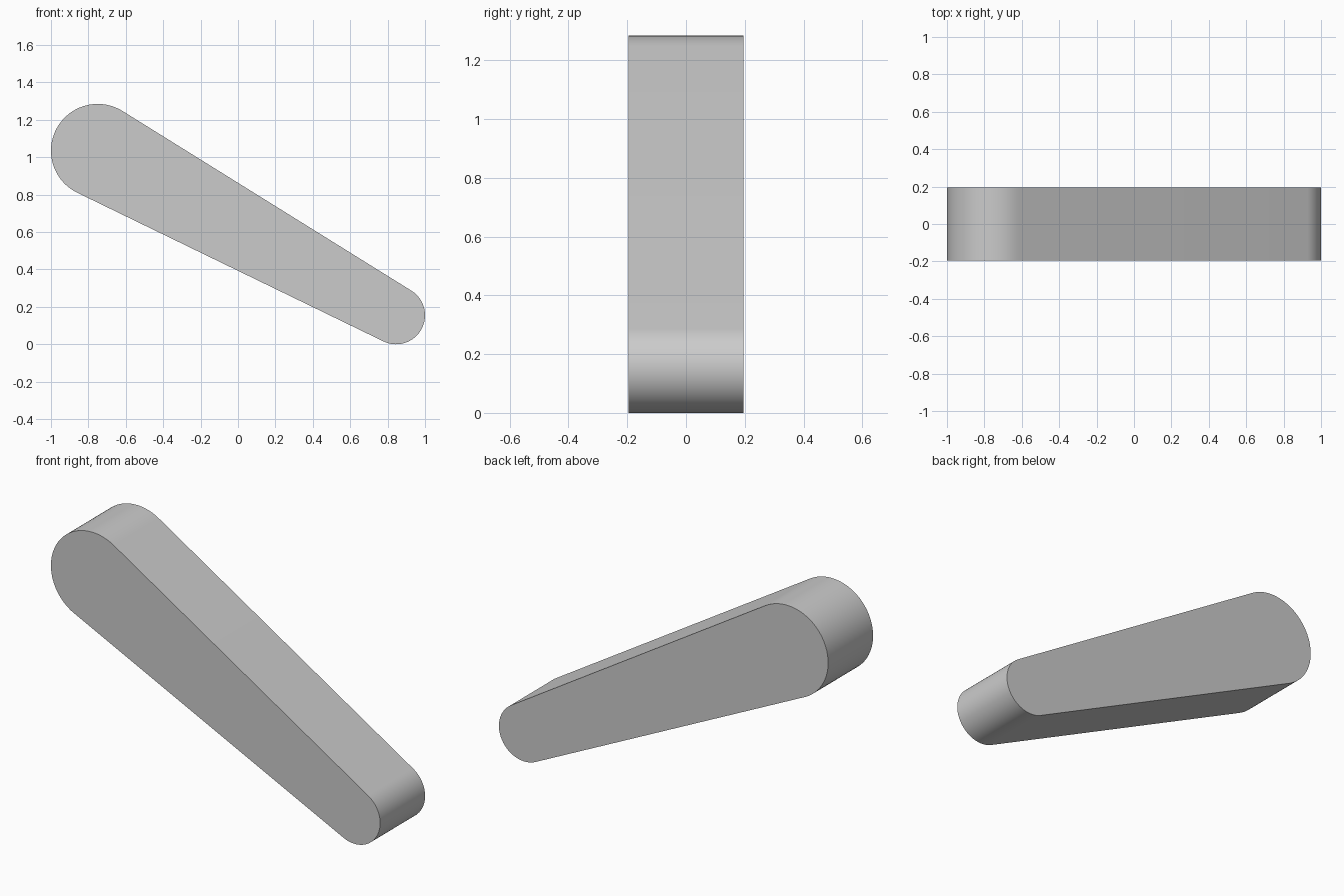
import bpy, bmesh, math

if "Cube" in bpy.data.objects:
    bpy.data.objects.remove(bpy.data.objects["Cube"])

# Tapered lever: two round ends joined by their outer tangents, in the xz plane
BIG = (-0.75, 1.035, 0.25)      # centre x, centre z, radius
SMALL = (0.845, 0.155, 0.155)
HALF_DEPTH = 0.195


def arc(circle, start, end, steps):
    x, z, r = circle
    angles = [start + (end - start) * i / steps for i in range(steps + 1)]
    return [(x + r * math.cos(a), z + r * math.sin(a)) for a in angles]


dx, dz = SMALL[0] - BIG[0], SMALL[1] - BIG[1]
axis = math.atan2(dz, dx)
spread = math.acos((BIG[2] - SMALL[2]) / math.hypot(dx, dz))

# Outline: around the big end, then around the small end
outline = arc(BIG, axis + spread, axis + 2 * math.pi - spread, 40)
outline += arc(SMALL, axis - spread, axis + spread, 36)

# Extrude the outline through the depth
bm = bmesh.new()
face = bm.faces.new([bm.verts.new((x, -HALF_DEPTH, z)) for x, z in outline])
result = bmesh.ops.extrude_face_region(bm, geom=[face], use_keep_orig=True)
moved = [g for g in result["geom"] if isinstance(g, bmesh.types.BMVert)]
bmesh.ops.translate(bm, verts=moved, vec=(0, 2 * HALF_DEPTH, 0))
bmesh.ops.recalc_face_normals(bm, faces=bm.faces)

mesh = bpy.data.meshes.new("tapered_lever")
bm.to_mesh(mesh)
bm.free()
lever = bpy.data.objects.new("tapered_lever", mesh)
bpy.context.collection.objects.link(lever)

# Smooth rounded ends, crisp rims
bpy.context.view_layer.objects.active = lever
lever.select_set(True)
bpy.ops.object.shade_smooth_by_angle(angle=math.radians(30))
